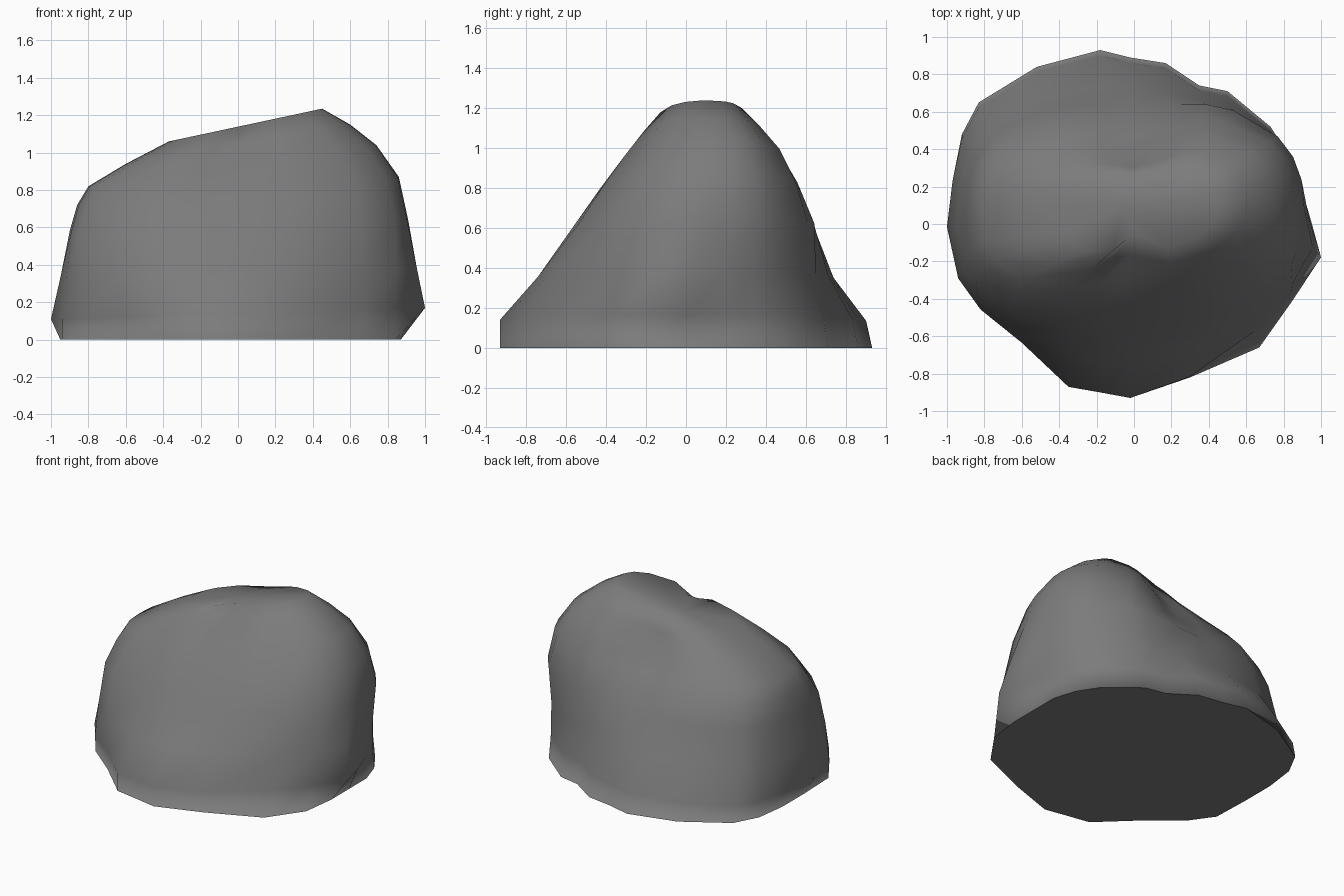
import bpy, bmesh, math

if "Cube" in bpy.data.objects:
    bpy.data.objects.remove(bpy.data.objects["Cube"])

# Plan outline of the boulder (seen from above)
OUTLINE = [(1.0, -.18), (.95, .02), (.88, .22), (.82, .38), (.73, .52), (.5, .71), (.35, .74), (.17, .86),
           (-.02, .89), (-.18, .93), (-.52, .84), (-.83, .65), (-.92, .48), (-.97, .25), (-1.0, 0),
           (-.94, -.28), (-.82, -.45), (-.6, -.63), (-.35, -.87), (-.18, -.9), (-.02, -.93),
           (.3, -.82), (.67, -.66), (.84, -.42)]

# Rings: x left, x right, y front, y back, z left, z right, skew, boxiness, back dent, front dent, its place
RINGS = [(-.95, .87, -.93, .93, 0, 0, 0, 0, 0, 0, 0),
         (-1.0, 1.0, -.93, .90, .11, .17, 0, 0, 0, .11, .68),
         (-.95, .96, -.74, .74, .33, .38, .01, .5, 0, .05, .68),
         (-.90, .91, -.56, .67, .58, .64, .02, 1, .04, 0, 0),
         (-.86, .86, -.43, .59, .72, .87, .03, 1, .12, 0, 0),
         (-.80, .74, -.33, .49, .82, 1.04, .05, 1, .13, .03, -.08),
         (-.60, .60, -.24, .38, .94, 1.15, .05, 1, .08, .08, -.08),
         (-.37, .45, -.15, .28, 1.06, 1.235, .04, 1, .02, .10, -.08)]


def ring_points(xl, xr, yf, yb, zl, zr, skew, boxy, back, front, place):
    """Outline fitted to one level, blended towards a rounded box higher up."""
    for px, py in OUTLINE:
        u, v = px, py / .93
        a = math.atan2(v, u)
        c, s = math.cos(a), math.sin(a)
        power = 2.45 if c > 0 else (2.7 if s > 0 else 3)
        r = (abs(c) ** power + abs(s) ** power) ** (-1 / power)
        u += (r * c - u) * boxy
        v += (r * s - v) * boxy
        x = (xl + xr) / 2 + u * (xr - xl) / 2
        y = (yf + yb) / 2 + v * (yb - yf) / 2 + skew * u
        if zr == 0:
            x = min(max(px, xl), xr)
        if v > 0:
            y -= back * math.exp(-((u - .02) / .3) ** 2)
        else:
            y += front * math.exp(-((u - place) / .22) ** 2)
        yield (x, y, zl + (zr - zl) * (u + 1) / 2)


# Loft the boulder
bm = bmesh.new()
rings = [[bm.verts.new(p) for p in ring_points(*r)] for r in RINGS]
n = len(OUTLINE)
for low, high in zip(rings, rings[1:]):
    for i in range(n):
        j = (i + 1) % n
        bm.faces.new((low[i], low[j], high[j], high[i]))

# Crest between the two humps
crest = bm.verts.new((-.06, .1, 1.115))
for i in range(n):
    bm.faces.new((rings[-1][i], rings[-1][(i + 1) % n], crest))

# Flat underside with a soft rim
base = bm.faces.new(rings[0][::-1])
bmesh.ops.inset_region(bm, faces=[base], thickness=.1)
bmesh.ops.recalc_face_normals(bm, faces=bm.faces)

mesh = bpy.data.meshes.new("boulder")
bm.to_mesh(mesh)
bm.free()
mesh.shade_smooth()
boulder = bpy.data.objects.new("boulder", mesh)
bpy.context.collection.objects.link(boulder)

stone = bpy.data.materials.new("grey stone")
stone.diffuse_color = (.2, .2, .2, 1)
stone.use_nodes = True
stone.node_tree.nodes["Principled BSDF"].inputs["Base Color"].default_value = stone.diffuse_color
mesh.materials.append(stone)
